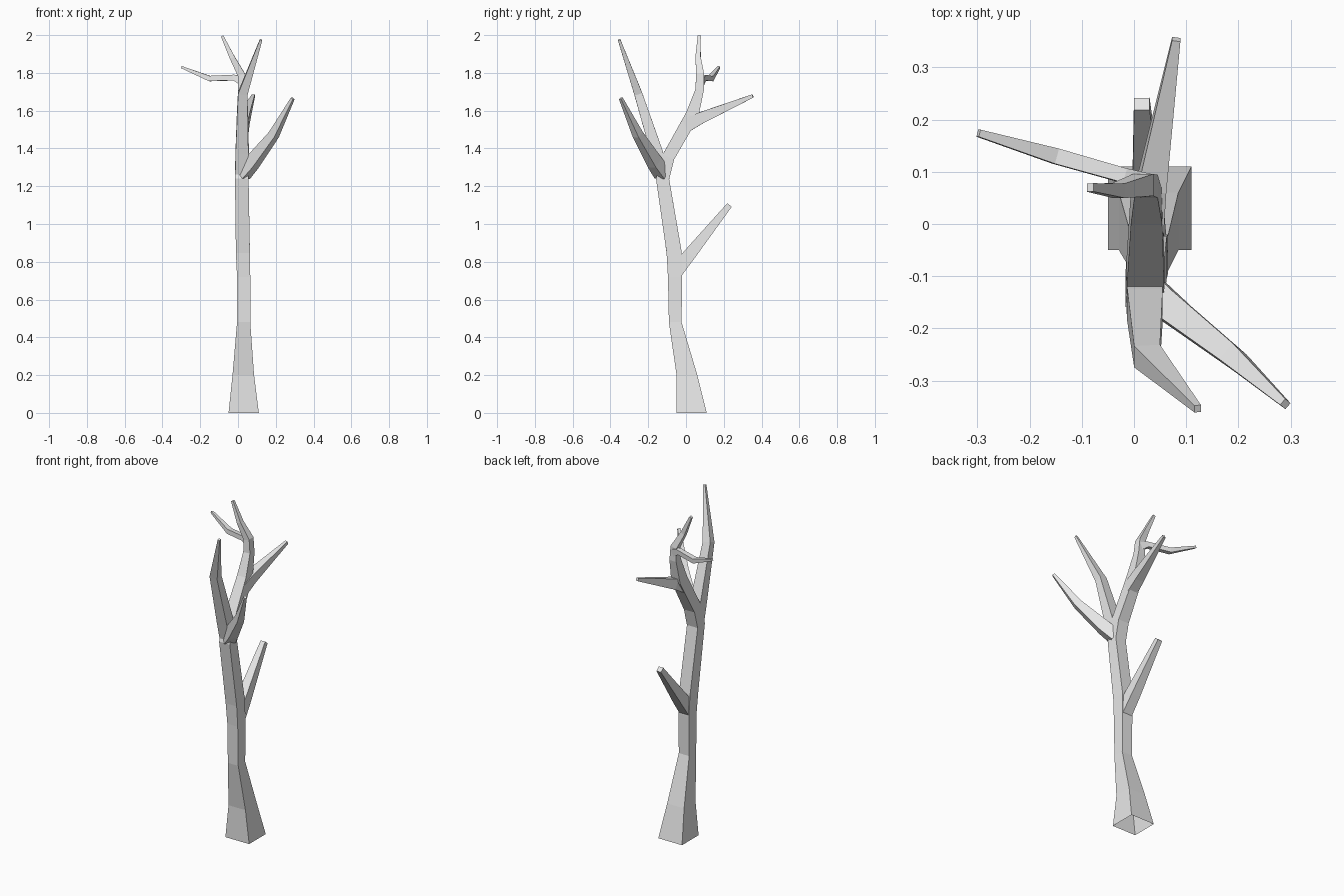
import bpy, bmesh
from mathutils import Vector

bark = bpy.data.materials.new("grey_bark")
bark.diffuse_color = (0.8, 0.8, 0.8, 1)


def limb(name, rings, ref=(1, 0, 0), flat_base=False):
    """Square tube along rings of (centre x, y, z, width along ref, depth)."""
    bm = bmesh.new()
    pts = [Vector(r[:3]) for r in rings]
    loops = []
    for i, r in enumerate(rings):
        t = Vector()
        if i > 0:
            t += (pts[i] - pts[i - 1]).normalized()
        if i < len(pts) - 1:
            t += (pts[i + 1] - pts[i]).normalized()
        if flat_base and i < 4:
            t = Vector((0, 0, 1))
        t.normalize()
        u = Vector(ref)
        u = (u - t * u.dot(t)).normalized()
        v = t.cross(u)
        loops.append([bm.verts.new(pts[i] + u * a * r[3] / 2 + v * b * r[4] / 2)
                      for a, b in ((-1, -1), (1, -1), (1, 1), (-1, 1))])
    for lo, hi in zip(loops, loops[1:]):
        for k in range(4):
            n = (k + 1) % 4
            bm.faces.new((lo[k], lo[n], hi[n], hi[k]))
    bm.faces.new(loops[-1])
    me = bpy.data.meshes.new(name)
    bm.to_mesh(me)
    bm.free()
    me.materials.append(bark)
    ob = bpy.data.objects.new(name, me)
    bpy.context.collection.objects.link(ob)


# Trunk, from the flared foot to the leaning top twig
limb("trunk", [
    (0.03, 0.03, 0, 0.16, 0.16),
    (0.028, 0.005, 0.2, 0.114, 0.11),
    (0.03, -0.057, 0.48, 0.07, 0.067),
    (0.03, -0.058, 0.72, 0.07, 0.075),
    (0.026, -0.063, 0.85, 0.074, 0.08),
    (0.02, -0.124, 1.24, 0.072, 0.07),
    (0.022, -0.093, 1.355, 0.072, 0.066),
    (0.024, 0.032, 1.575, 0.06, 0.07),
    (0.023, 0.072, 1.71, 0.045, 0.045),
    (0.018, 0.075, 1.79, 0.04, 0.042),
    (-0.03, 0.064, 1.88, 0.028, 0.028),
    (-0.084, 0.07, 1.995, 0.014, 0.016)], flat_base=True)

# Low rear branch
limb("low_rear_branch", [
    (0.03, -0.06, 0.74, 0.065, 0.075),
    (0.026, 0.02, 0.84, 0.06, 0.066),
    (0.015, 0.23, 1.1, 0.03, 0.03)])

# Front branch, bent at mid length
limb("front_branch", [
    (0.02, -0.125, 1.27, 0.07, 0.065),
    (0.021, -0.155, 1.38, 0.068, 0.065),
    (0.025, -0.253, 1.69, 0.05, 0.043),
    (0.122, -0.354, 1.975, 0.013, 0.014)])

# Side branch, heading to the front right
limb("side_branch", [
    (0.025, -0.125, 1.265, 0.065, 0.07),
    (0.075, -0.165, 1.325, 0.055, 0.07),
    (0.19, -0.255, 1.473, 0.04, 0.045),
    (0.29, -0.345, 1.665, 0.015, 0.016)], ref=(0.63, 0.77, 0))

# High rear branch
limb("high_rear_branch", [
    (0.026, 0.0, 1.52, 0.062, 0.07),
    (0.034, 0.075, 1.56, 0.056, 0.062),
    (0.081, 0.354, 1.678, 0.016, 0.018)])

# Thin twig near the top, heading left
limb("left_twig", [
    (0.025, 0.078, 1.755, 0.035, 0.045),
    (-0.02, 0.093, 1.775, 0.028, 0.03),
    (-0.15, 0.13, 1.77, 0.03, 0.028),
    (-0.298, 0.174, 1.83, 0.014, 0.012)], ref=(0, 1, 0))
